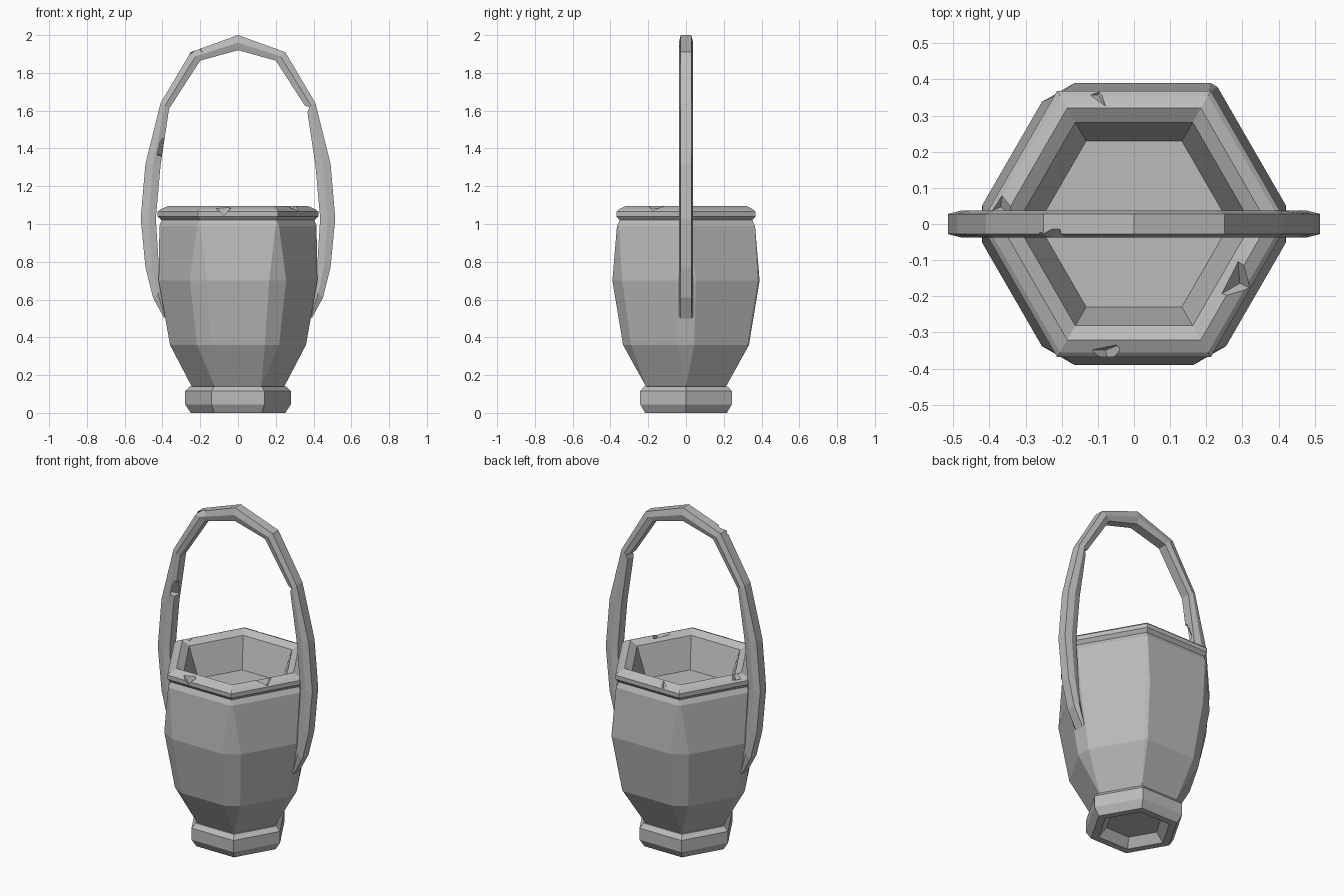
import bpy
from math import cos, sin, pi, radians
from mathutils import Vector, Matrix
import bmesh

if "Cube" in bpy.data.objects:
    bpy.data.objects.remove(bpy.data.objects["Cube"], do_unlink=True)

grey = bpy.data.materials.new("stone_grey")
grey.use_nodes = True
colour = (0.5, 0.5, 0.5, 1)
grey.diffuse_color = colour
grey.node_tree.nodes["Principled BSDF"].inputs["Base Color"].default_value = colour


def loft(name, rings):
    """Skin a list of point rings into a closed, flat-shaded solid."""
    bm = bmesh.new()
    loops = [[bm.verts.new(p) for p in ring] for ring in rings]
    n = len(loops[0])
    for a, b in zip(loops, loops[1:]):
        for i in range(n):
            j = (i + 1) % n
            bm.faces.new((a[i], a[j], b[j], b[i]))
    bm.faces.new(loops[0][::-1])
    bm.faces.new(loops[-1])
    bmesh.ops.remove_doubles(bm, verts=bm.verts, dist=0.0005)
    bmesh.ops.recalc_face_normals(bm, faces=bm.faces)
    mesh = bpy.data.meshes.new(name)
    bm.to_mesh(mesh)
    bm.free()
    mesh.materials.append(grey)
    obj = bpy.data.objects.new(name, mesh)
    bpy.context.collection.objects.link(obj)
    return obj


def chip(target, place, size, turn):
    """Knock a small block-shaped chip out of the target."""
    bpy.ops.mesh.primitive_cube_add(size=1, location=place, scale=size,
                                    rotation=[radians(a) for a in turn])
    cutter = bpy.context.object
    cutter.name = "chip_cutter"
    cutter.hide_render = True
    cutter.data.materials.append(grey)
    mod = target.modifiers.new("chip", "BOOLEAN")
    mod.operation = "DIFFERENCE"
    mod.solver = "EXACT"
    mod.object = cutter
    bpy.context.view_layer.objects.active = target
    bpy.ops.object.modifier_apply(modifier=mod.name)
    bpy.data.objects.remove(cutter, do_unlink=True)


def hex_ring(radius, z, cut):
    """Hexagon whose corners are cut back along both neighbouring sides."""
    corners = [Vector((radius * cos(k * pi / 3), radius * sin(k * pi / 3), z))
               for k in range(6)]
    ring = []
    for k, c in enumerate(corners):
        # the back left-hand corner is kept nearly sharp
        d = cut * (0.2 if k == 1 else 1)
        for other in (corners[k - 1], corners[(k + 1) % 6]):
            ring.append(c + (other - c).normalized() * d)
    return ring


# Bucket: radius, height, corner cut, from foot recess over the rim to the inner floor
profile = [
    (0.16, 0.05, 0), (0.205, 0, 0), (0.25, 0, 0), (0.28, 0.045, 0),
    (0.28, 0.115, 0), (0.255, 0.14, 0), (0.245, 0.14, 0),
    (0.385, 0.36, 0.05), (0.45, 0.70, 0.06), (0.422, 0.99, 0.012),
    (0.405, 1.02, 0), (0.425, 1.04, 0), (0.425, 1.065, 0),
    (0.41, 1.078, 0), (0.37, 1.095, 0), (0.325, 1.07, 0), (0.265, 0.89, 0),
]
bucket = loft("bucket", [hex_ring(*p) for p in profile])

# Chips around the rim
chip(bucket, (-0.07, -0.39, 1.09), (0.055, 0.10, 0.055), (-15, 45, 0))
chip(bucket, (0.29, -0.16, 1.115), (0.08, 0.08, 0.08), (40, 35, 30))
chip(bucket, (-0.10, 0.36, 1.105), (0.05, 0.05, 0.05), (40, 35, 0))
chip(bucket, (0.35, 0.22, 1.07), (0.06, 0.20, 0.06), (0, 45, 30))
chip(bucket, (-0.37, 0.05, 1.11), (0.06, 0.06, 0.06), (40, 35, 20))

# Handle: outer and inner edge (x, z) of one half, from the end up to the crown
half = [
    ((0.39, 0.50), (0.385, 0.52)), ((0.45, 0.61), (0.40, 0.66)),
    ((0.49, 0.77), (0.42, 0.79)), ((0.515, 1.03), (0.435, 1.03)),
    ((0.49, 1.32), (0.41, 1.31)), ((0.41, 1.64), (0.365, 1.61)),
    ((0.25, 1.91), (0.20, 1.865)), ((0, 2.0), (0, 1.92)),
]


def handle_ring(outer, inner, side):
    """Six-sided band section, widest between its outer and inner edges."""
    o = Vector((outer[0] * side, 0, outer[1]))
    i = Vector((inner[0] * side, 0, inner[1]))
    m = o.lerp(i, 0.5)
    y = Vector((0, 1, 0))
    return [o - y * 0.028, o + y * 0.028, m + y * 0.038,
            i + y * 0.028, i - y * 0.028, m - y * 0.038]


rings = [handle_ring(o, i, 1) for o, i in half]
rings += [handle_ring(o, i, -1) for o, i in half[-2::-1]]
handle = loft("handle", rings)

# Chips along the handle
chip(handle, (-0.388, -0.03, 1.40), (0.05, 0.06, 0.09), (20, 10, 45))
chip(handle, (-0.24, -0.05, 1.91), (0.09, 0.04, 0.05), (40, -35, 15))
chip(handle, (0.355, 0, 1.60), (0.03, 0.10, 0.05), (0, 20, 0))
